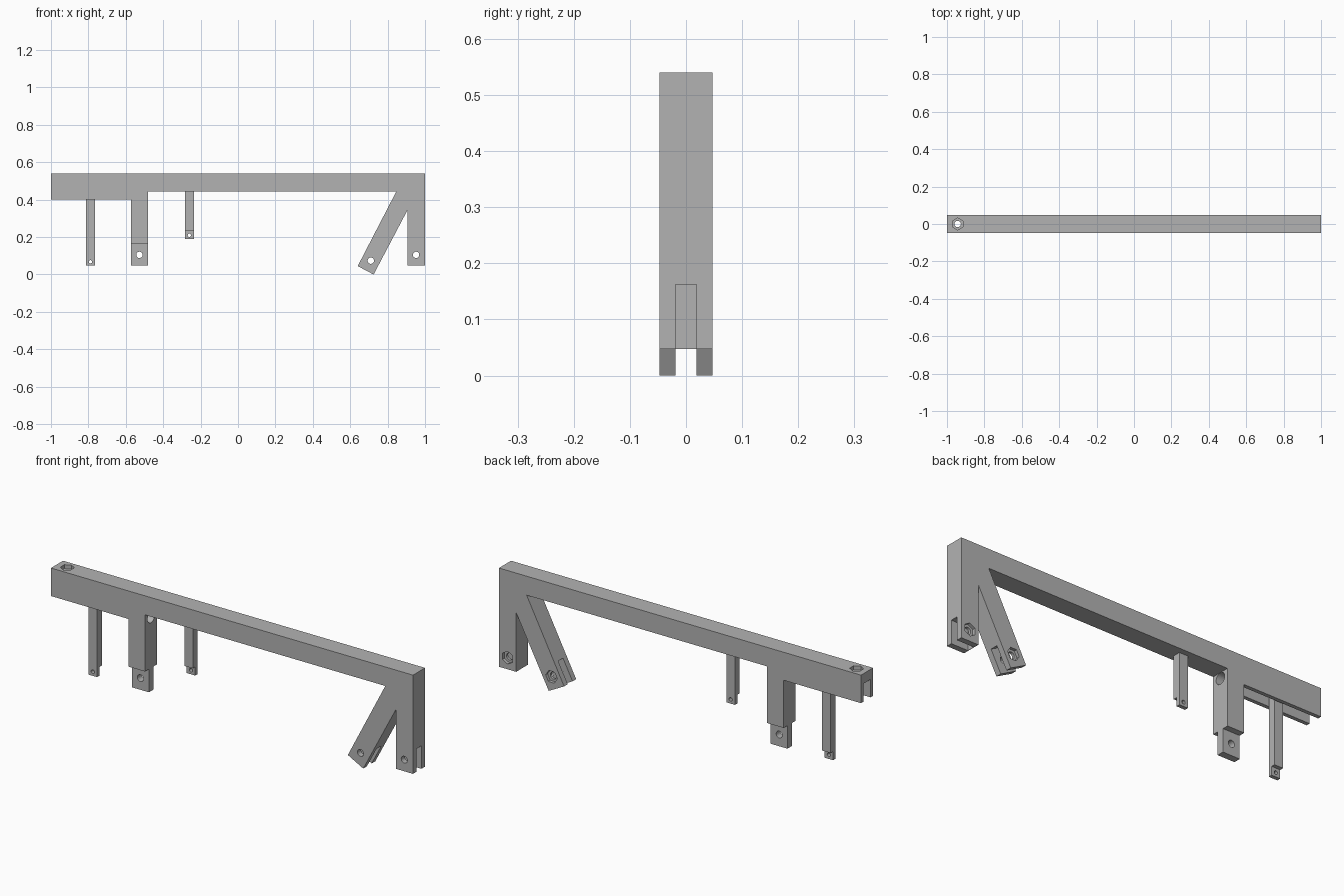
import bpy, bmesh, math
from mathutils import Matrix, Vector

old = bpy.data.objects.get("Cube")
if old:
    bpy.data.objects.remove(old, do_unlink=True)

gray = bpy.data.materials.new("light gray")
gray.use_nodes = True
color = (0.45, 0.45, 0.45, 1)
gray.diffuse_color = color
gray.node_tree.nodes["Principled BSDF"].inputs["Base Color"].default_value = color

HALF = 0.0475                    # half depth of the frame
TILT = math.radians(27.5)        # lean of the brace


def prism(name, points, depth, place):
    """Extrude a 2D outline by depth, centred, then place it with a matrix."""
    bm = bmesh.new()
    face = bm.faces.new([bm.verts.new((a, b, -depth / 2)) for a, b in points])
    top = bmesh.ops.extrude_face_region(bm, geom=[face])["geom"]
    moved = [v for v in top if isinstance(v, bmesh.types.BMVert)]
    bmesh.ops.translate(bm, verts=moved, vec=(0, 0, depth))
    bmesh.ops.transform(bm, matrix=place, verts=bm.verts)
    bmesh.ops.recalc_face_normals(bm, faces=bm.faces)
    mesh = bpy.data.meshes.new(name)
    bm.to_mesh(mesh)
    bm.free()
    mesh.materials.append(gray)
    obj = bpy.data.objects.new(name, mesh)
    bpy.context.collection.objects.link(obj)
    return obj


def facing_y(x=0, y=0, z=0, turn=0):
    """Outline drawn in x and z, extruded along y."""
    return (Matrix.Translation((x, y, z)) @ Matrix.Rotation(turn, 4, 'Y')
            @ Matrix.Rotation(math.pi / 2, 4, 'X'))


def facing_x(x):
    """Outline drawn in y and z, extruded along x."""
    return Matrix.Translation((x, 0, 0)) @ Matrix((
        (0, 0, 1, 0), (1, 0, 0, 0), (0, 1, 0, 0), (0, 0, 0, 1)))


def rect(a0, a1, b0, b1):
    return [(a0, b0), (a1, b0), (a1, b1), (a0, b1)]


def ring(radius, sides, a=0, b=0):
    steps = [math.pi / 2 + math.tau * i / sides for i in range(sides)]
    return [(a + radius * math.cos(t), b + radius * math.sin(t)) for t in steps]


def cut(target, cutters):
    bpy.context.view_layer.objects.active = target
    for cutter in cutters:
        mod = target.modifiers.new("cut", 'BOOLEAN')
        mod.operation = 'DIFFERENCE'
        mod.solver = 'EXACT'
        mod.object = cutter
        bpy.ops.object.modifier_apply(modifier=mod.name)
        bpy.data.objects.remove(cutter, do_unlink=True)


# Frame: beam, end post, leaning brace and tongue post in one outline
frame = prism("frame", [
    (-1, 0.54), (-1, 0.40), (-0.573, 0.40), (-0.573, 0.047), (-0.48, 0.047),
    (-0.48, 0.445), (0.847, 0.445), (0.64, 0.045), (0.725, 0), (0.905, 0.342),
    (0.905, 0.047), (1, 0.047), (1, 0.54)], 2 * HALF, facing_y())

cutters = []

# Open channel under the beam and the bore leading into it
cutters.append(prism("channel", rect(-0.0285, 0.0285, 0.3, 0.49), 0.473,
                     facing_x(-0.8095)))
cutters.append(prism("bore", ring(0.028, 32, 0, 0.416), 0.15, facing_x(-0.53)))

# Shoulders on both sides of the tongue
for side in (-1, 1):
    cutters.append(prism("shoulder", rect(-0.6, -0.45, 0, 0.162), 0.06,
                         facing_y(y=side * (0.0175 + 0.03))))

# Fork slots in the end post and the brace
slot = rect(-0.08, 0.08, -0.05, 0.115)
cutters.append(prism("post_slot", slot, 0.038, facing_y(0.9875, 0, 0.047)))
cutters.append(prism("brace_slot", slot, 0.038, facing_y(0.6825, 0, 0.0225, TILT)))

# Pin holes, with hexagonal nut pockets on the back of the forks
for x, z, turn, pocket in [(-0.527, 0.105, 0, False), (0.952, 0.105, 0, True),
                           (0.71, 0.074, TILT, True)]:
    cutters.append(prism("pin_hole", ring(0.017, 32), 0.3, facing_y(x, 0, z)))
    if pocket:
        cutters.append(prism("nut_pocket", ring(0.032, 6), 0.03,
                             facing_y(x, HALF, z, turn)))

# Vertical bolt hole with a nut pocket in the top of the beam
cutters.append(prism("bolt_hole", ring(0.017, 32), 0.2,
                     Matrix.Translation((-0.943, 0, 0.53))))
cutters.append(prism("bolt_pocket", ring(0.032, 6), 0.04,
                     Matrix.Translation((-0.943, 0, 0.54))))
cut(frame, cutters)


# Thin hangers with a half-depth tab at the foot
def hanger(name, x, foot, top, tab_side):
    step = foot + 0.043
    t = 0.019 * tab_side
    outline = [(-t, top), (t, top), (t, foot), (0, foot), (0, step), (-t, step)]
    obj = prism(name, outline, 0.047, facing_x(x))
    cut(obj, [prism("hole", ring(0.009, 24), 0.2, facing_y(x, 0, foot + 0.021))])


hanger("outer_hanger", -0.789, 0.047, 0.495, -1)
hanger("inner_hanger", -0.26, 0.189, 0.45, 1)
